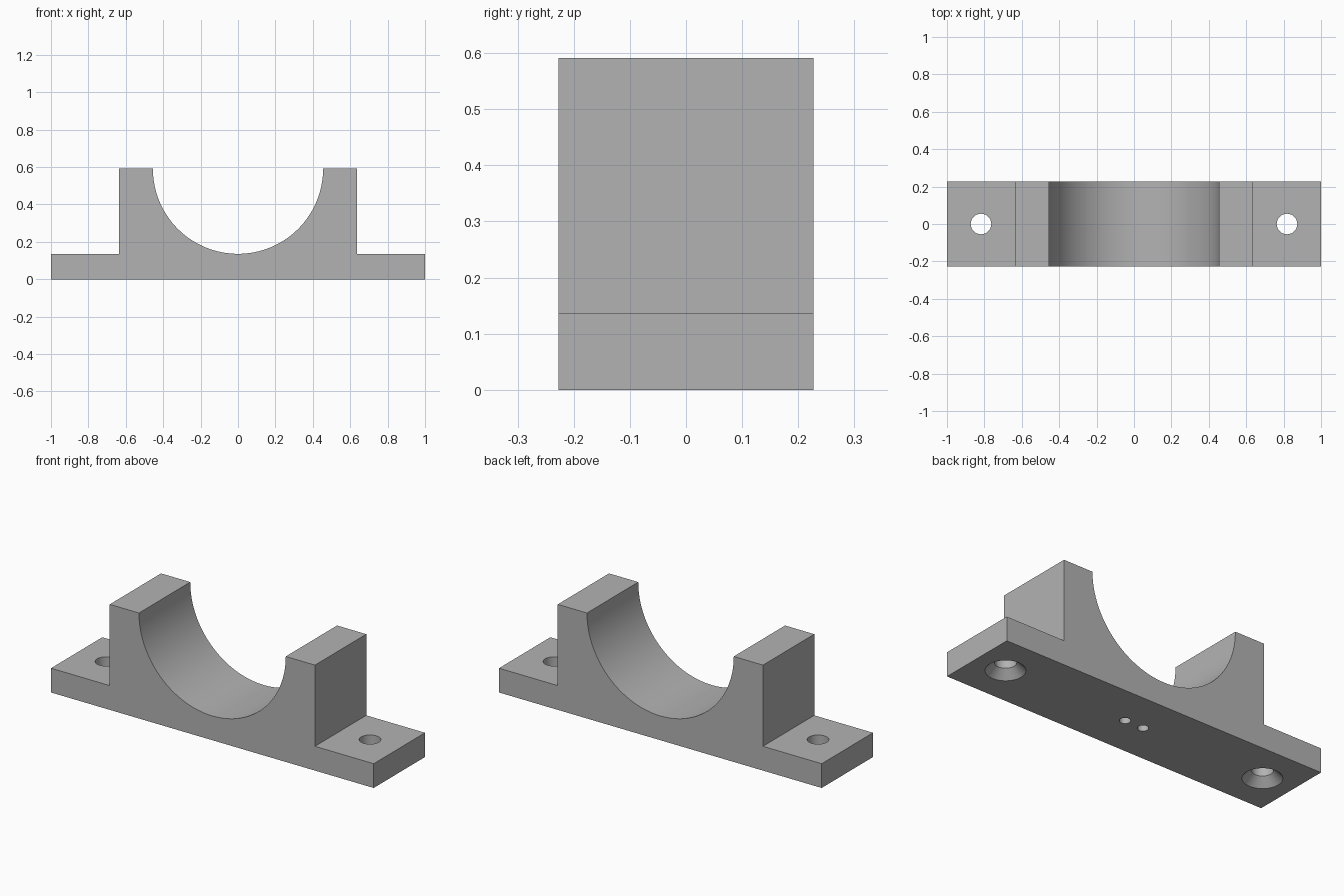
import bpy
import bmesh
import math

default = bpy.data.objects.get("Cube")
if default:
    bpy.data.objects.remove(default, do_unlink=True)

HALF_DEPTH = 0.227
BASE_TOP = 0.136
TOP = 0.591
SHOULDER = 0.636
BORE = 0.455
STEPS = 64

grey = bpy.data.materials.new("plain_grey")
grey.use_nodes = True
colour = (0.45, 0.45, 0.45, 1)
grey.diffuse_color = colour
grey.node_tree.nodes["Principled BSDF"].inputs["Base Color"].default_value = colour


def make_object(name, bm):
    bmesh.ops.recalc_face_normals(bm, faces=bm.faces)
    mesh = bpy.data.meshes.new(name)
    bm.to_mesh(mesh)
    bm.free()
    mesh.materials.append(grey)
    obj = bpy.data.objects.new(name, mesh)
    bpy.context.collection.objects.link(obj)
    return obj


def turned_cutter(name, x, profile, sides=48):
    """Closed solid of revolution about z from (radius, height) pairs."""
    bm = bmesh.new()
    rings = []
    for r, z in profile:
        angles = [2 * math.pi * i / sides for i in range(sides)]
        rings.append([bm.verts.new((x + r * math.cos(a), r * math.sin(a), z)) for a in angles])
    for low, high in zip(rings, rings[1:]):
        for i in range(sides):
            j = (i + 1) % sides
            bm.faces.new((low[i], low[j], high[j], high[i]))
    bm.faces.new(rings[0])
    bm.faces.new(rings[-1])
    return make_object(name, bm)


# Saddle block: front profile with a half-round seat, extruded in depth
outline = [(-1, BASE_TOP), (-1, 0), (1, 0), (1, BASE_TOP),
           (SHOULDER, BASE_TOP), (SHOULDER, TOP)]
for i in range(STEPS + 1):
    a = math.pi * i / STEPS
    outline.append((BORE * math.cos(a), TOP - BORE * math.sin(a)))
outline += [(-SHOULDER, TOP), (-SHOULDER, BASE_TOP)]

bm = bmesh.new()
face = bm.faces.new([bm.verts.new((x, -HALF_DEPTH, z)) for x, z in outline])
extruded = bmesh.ops.extrude_face_region(bm, geom=[face])
moved = [v for v in extruded["geom"] if isinstance(v, bmesh.types.BMVert)]
bmesh.ops.translate(bm, verts=moved, vec=(0, 2 * HALF_DEPTH, 0))
block = make_object("saddle_block", bm)

# Countersunk bolt holes through the feet, blind pin holes under the middle
bolt = [(0.145, -0.045), (0.055, 0.045), (0.055, 0.2)]
pin = [(0.028, -0.05), (0.028, 0.07)]
cutters = []
for side, label in ((1, "left"), (-1, "right")):
    cutters.append(turned_cutter(label + "_bolt_hole_cutter", side * 0.818, bolt))
    cutters.append(turned_cutter(label + "_pin_hole_cutter", side * 0.057, pin, 32))

bpy.context.view_layer.objects.active = block
block.select_set(True)
for cutter in cutters:
    cut = block.modifiers.new(cutter.name, "BOOLEAN")
    cut.operation = "DIFFERENCE"
    cut.solver = "EXACT"
    cut.object = cutter
    bpy.ops.object.modifier_apply(modifier=cut.name)
    bpy.data.objects.remove(cutter, do_unlink=True)

# Smooth the round surfaces, keep the machined edges crisp
bpy.ops.object.select_all(action="DESELECT")
block.select_set(True)
bpy.ops.object.shade_smooth_by_angle(angle=math.radians(30))
